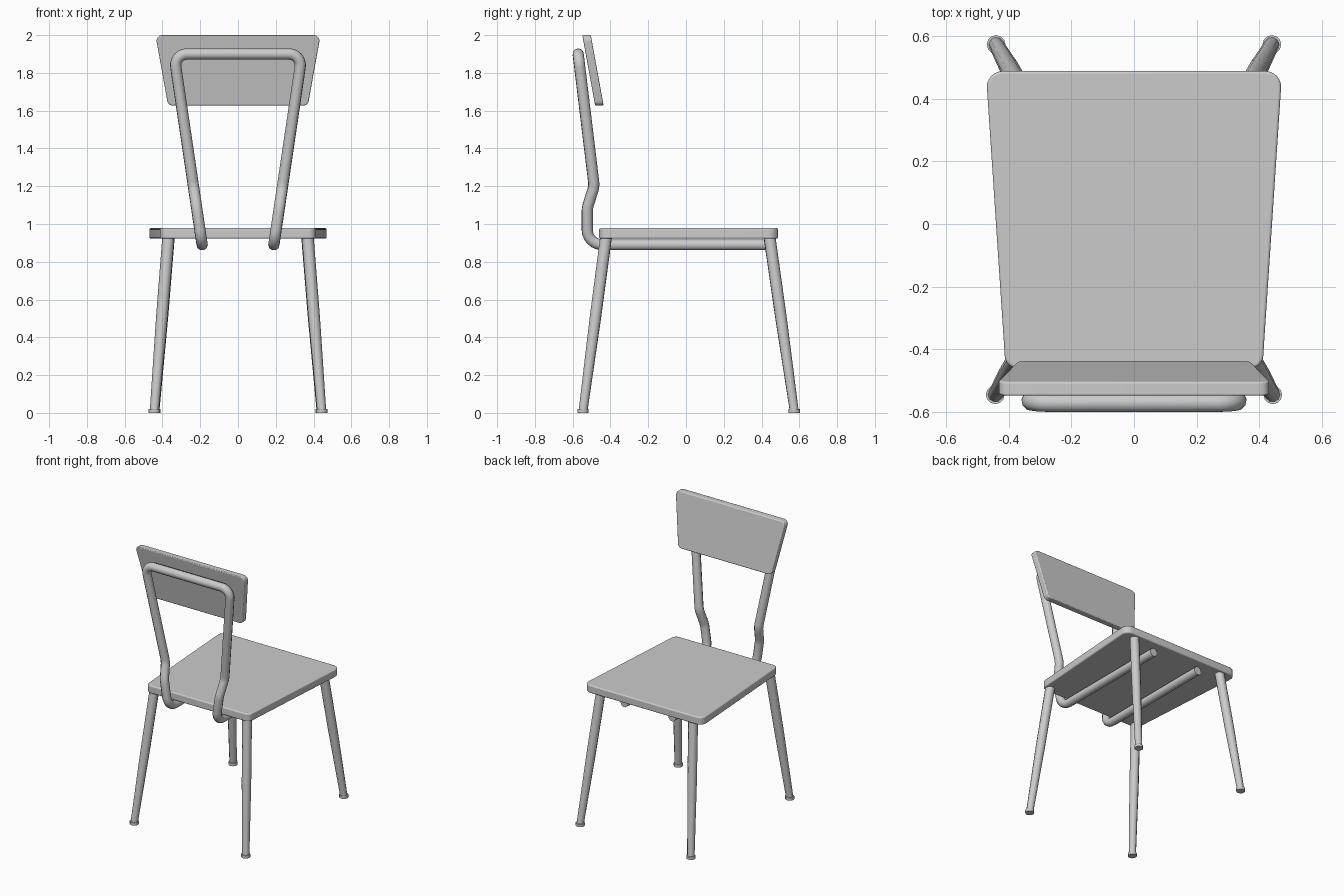
import bpy, bmesh, math
from mathutils import Vector

if "Cube" in bpy.data.objects:
    bpy.data.objects.remove(bpy.data.objects["Cube"])


def fillet(points, radii, closed=False, steps=6):
    """Round the corners of a polyline with circular arcs."""
    pts = [Vector(p) for p in points]
    n, out = len(pts), []
    for i, p in enumerate(pts):
        if radii[i] == 0 or (not closed and i in (0, n - 1)):
            out.append(p)
            continue
        a = (pts[i - 1] - p).normalized()
        b = (pts[(i + 1) % n] - p).normalized()
        half = a.angle(b) / 2
        centre = p + (a + b).normalized() * (radii[i] / math.sin(half))
        t = radii[i] / math.tan(half)
        u, v = p + a * t - centre, p + b * t - centre
        ang = u.angle(v)
        for k in range(steps + 1):
            f = k / steps
            out.append(centre + (u * math.sin((1 - f) * ang) + v * math.sin(f * ang)) / math.sin(ang))
    return out


def activate(obj):
    bpy.ops.object.select_all(action='DESELECT')
    obj.select_set(True)
    bpy.context.view_layer.objects.active = obj


def board(name, outline, offset, bevel):
    """Extrude a closed outline by an offset, with softened edges."""
    bm = bmesh.new()
    face = bm.faces.new([bm.verts.new(p) for p in outline])
    ext = bmesh.ops.extrude_face_region(bm, geom=[face])
    moved = [g for g in ext['geom'] if isinstance(g, bmesh.types.BMVert)]
    bmesh.ops.translate(bm, verts=moved, vec=offset)
    bmesh.ops.recalc_face_normals(bm, faces=bm.faces)
    mesh = bpy.data.meshes.new(name)
    bm.to_mesh(mesh)
    bm.free()
    obj = bpy.data.objects.new(name, mesh)
    bpy.context.collection.objects.link(obj)
    mod = obj.modifiers.new("soft_edges", 'BEVEL')
    mod.width, mod.segments, mod.limit_method = bevel, 3, 'ANGLE'
    mod.angle_limit = math.radians(50)
    activate(obj)
    bpy.ops.object.shade_smooth_by_angle(angle=math.radians(35))
    return obj


def tube(name, points, radii):
    """Round tube along a path, one radius per point."""
    curve = bpy.data.curves.new(name, 'CURVE')
    curve.dimensions = '3D'
    curve.bevel_depth, curve.bevel_resolution = 1.0, 3
    curve.use_fill_caps = True
    spline = curve.splines.new('POLY')
    spline.points.add(len(points) - 1)
    for sp, p, r in zip(spline.points, points, radii):
        sp.co, sp.radius = (*p, 1), r
    obj = bpy.data.objects.new(name, curve)
    bpy.context.collection.objects.link(obj)
    activate(obj)
    bpy.ops.object.convert(target='MESH')
    obj = bpy.context.object
    bpy.ops.object.shade_smooth_by_angle(angle=math.radians(50))
    return obj


# Seat: tapered board with rounded corners
seat = fillet([(-0.41, -0.46, 0.922), (0.41, -0.46, 0.922), (0.473, 0.488, 0.922), (-0.473, 0.488, 0.922)],
              [0.04, 0.04, 0.05, 0.05], closed=True)
board("seat", seat, (0, 0, 0.056), 0.008)

# Backrest: leaning trapezoid board
rest = fillet([(-0.37, -0.481, 1.627), (0.37, -0.481, 1.627), (0.437, -0.549, 2.0), (-0.437, -0.549, 2.0)],
              [0.03] * 4, closed=True)
board("backrest", rest, (0, 0.045, 0), 0.006)


# Back frame: one bent tube running from under the seat, up and over
def side_x(z):
    return 0.19 + (z - 0.89) * 0.148


half = [(0.19, 0.43, 0.89), (0.19, -0.523, 0.89)]
half += [(side_x(z), y, z) for y, z in [(-0.523, 1.085), (-0.486, 1.2), (-0.571, 1.9)]]
bends = [0, 0.08, 0.15, 0.12, 0.06]
mirrored = [(-x, y, z) for x, y, z in reversed(half)]
path = fillet(half + mirrored, bends + bends[::-1])
tube("back_frame", path, [0.03] * len(path))

# Legs: splayed tubes tapering in the lower half, each on a small foot cap
legs = {"back_leg": ((0.368, -0.422, 0.94), (0.443, -0.545, 0.01)),
        "front_leg": ((0.366, 0.441, 0.94), (0.44, 0.573, 0.01))}
for name, (top, foot) in legs.items():
    for side, sx in (("right", 1), ("left", -1)):
        a, b = (Vector((p[0] * sx, p[1], p[2])) for p in (top, foot))
        tube(f"{side}_{name}", [a, a.lerp(b, 0.47), b], [0.032, 0.031, 0.024])
        bpy.ops.mesh.primitive_cylinder_add(vertices=12, radius=0.03, depth=0.02, location=(b.x, b.y, 0.01))
        cap = bpy.context.object
        cap.name = f"{side}_{name}_foot"
        bpy.ops.object.shade_smooth_by_angle(angle=math.radians(35))
